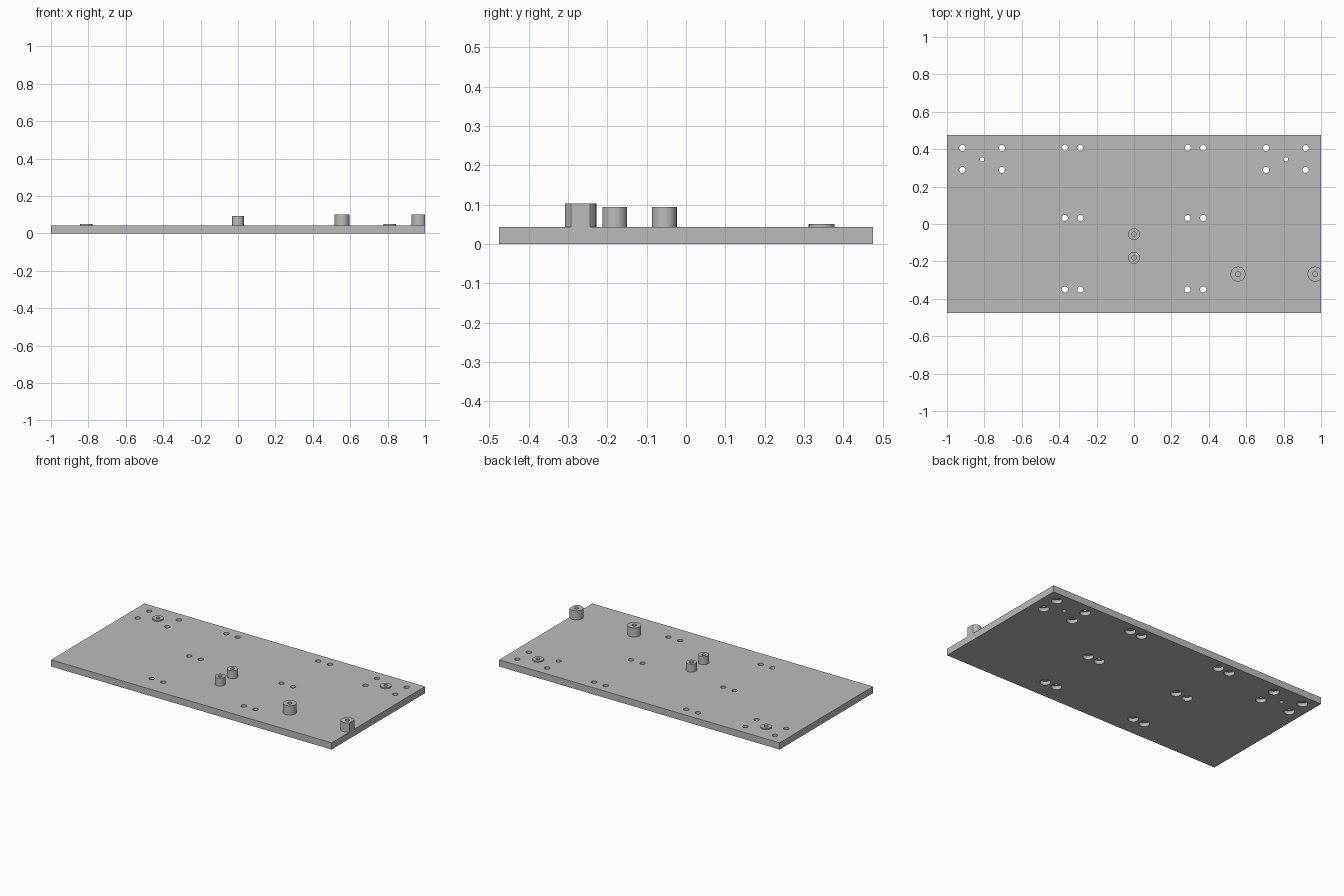
import bpy, bmesh, math
from mathutils import Matrix, Vector

if "Cube" in bpy.data.objects:
    bpy.data.objects.remove(bpy.data.objects["Cube"])

T = 0.043          # plate thickness
SEG = 32

grey = bpy.data.materials.new("light grey")
grey.diffuse_color = (0.5, 0.5, 0.5, 1)
grey.use_nodes = True
grey.node_tree.nodes["Principled BSDF"].inputs["Base Color"].default_value = grey.diffuse_color


def finish(name, bm):
    bmesh.ops.recalc_face_normals(bm, faces=bm.faces)
    me = bpy.data.meshes.new(name)
    bm.to_mesh(me)
    bm.free()
    ob = bpy.data.objects.new(name, me)
    bpy.context.collection.objects.link(ob)
    me.materials.append(grey)
    return ob


def smooth(ob):
    bpy.ops.object.select_all(action='DESELECT')
    ob.select_set(True)
    bpy.context.view_layer.objects.active = ob
    bpy.ops.object.shade_smooth_by_angle(angle=math.radians(30))


def lathe(bm, profile, x, y, closed=False):
    """Revolve (radius, z) points about a vertical axis at x, y."""
    rings = []
    for r, z in profile:
        rings.append([bm.verts.new((x + r * math.cos(a), y + r * math.sin(a), z))
                      for a in (2 * math.pi * i / SEG for i in range(SEG))])
    pairs = list(zip(rings, rings[1:]))
    if closed:
        pairs.append((rings[-1], rings[0]))
    else:
        bm.faces.new(rings[0][::-1])
        bm.faces.new(rings[-1])
    for lo, hi in pairs:
        for i in range(SEG):
            j = (i + 1) % SEG
            bm.faces.new((lo[i], lo[j], hi[j], hi[i]))


def post(name, x, y, r, bore, top):
    bm = bmesh.new()
    lathe(bm, [(bore, T), (r, T), (r, top), (bore, top)], x, y, closed=True)
    if x + r > 1:   # trim flush with the plate edge
        cut = bmesh.ops.bisect_plane(bm, geom=bm.verts[:] + bm.edges[:] + bm.faces[:],
                                     plane_co=(1, 0, 0), plane_no=(1, 0, 0), clear_outer=True)
        edges = [e for e in cut['geom_cut'] if isinstance(e, bmesh.types.BMEdge)]
        bmesh.ops.holes_fill(bm, edges=edges)
    smooth(finish(name, bm))


# Base plate
bm = bmesh.new()
bmesh.ops.create_cube(bm, size=1, matrix=Matrix.Translation(Vector((0, 0, T / 2)))
                      @ Matrix.Diagonal((2, 0.95, T, 1)))
plate = finish("base_plate", bm)

# Screw holes, counterbored from below, and narrow holes under the corner bosses
bm = bmesh.new()
screws = [(x, y) for x in (0.287, 0.37) for y in (0.408, 0.032, -0.35)]
screws += [(x, y) for x in (0.706, 0.918) for y in (0.406, 0.289)]
for s in (-1, 1):
    for x, y in screws:
        lathe(bm, [(0.031, -0.02), (0.031, 0.023), (0.0165, 0.023), (0.0165, 0.08)], s * x, y)
    lathe(bm, [(0.012, -0.02), (0.012, 0.08)], s * 0.812, 0.345)
cutter = finish("hole_cutter", bm)
cutter.hide_render = True

mod = plate.modifiers.new("holes", 'BOOLEAN')
mod.operation = 'DIFFERENCE'
mod.solver = 'EXACT'
mod.object = cutter
bpy.context.view_layer.objects.active = plate
bpy.ops.object.modifier_apply(modifier=mod.name)
bpy.data.objects.remove(cutter)
smooth(plate)

# Low corner bosses
post("corner_boss_left", -0.812, 0.345, 0.033, 0.012, 0.051)
post("corner_boss_right", 0.812, 0.345, 0.033, 0.012, 0.051)

# Centre standoffs
post("centre_standoff_back", 0, -0.055, 0.0315, 0.012, 0.094)
post("centre_standoff_front", 0, -0.181, 0.0315, 0.012, 0.094)

# Tall standoffs
post("tall_standoff_inner", 0.556, -0.268, 0.04, 0.013, 0.102)
post("tall_standoff_edge", 0.968, -0.268, 0.04, 0.013, 0.102)
